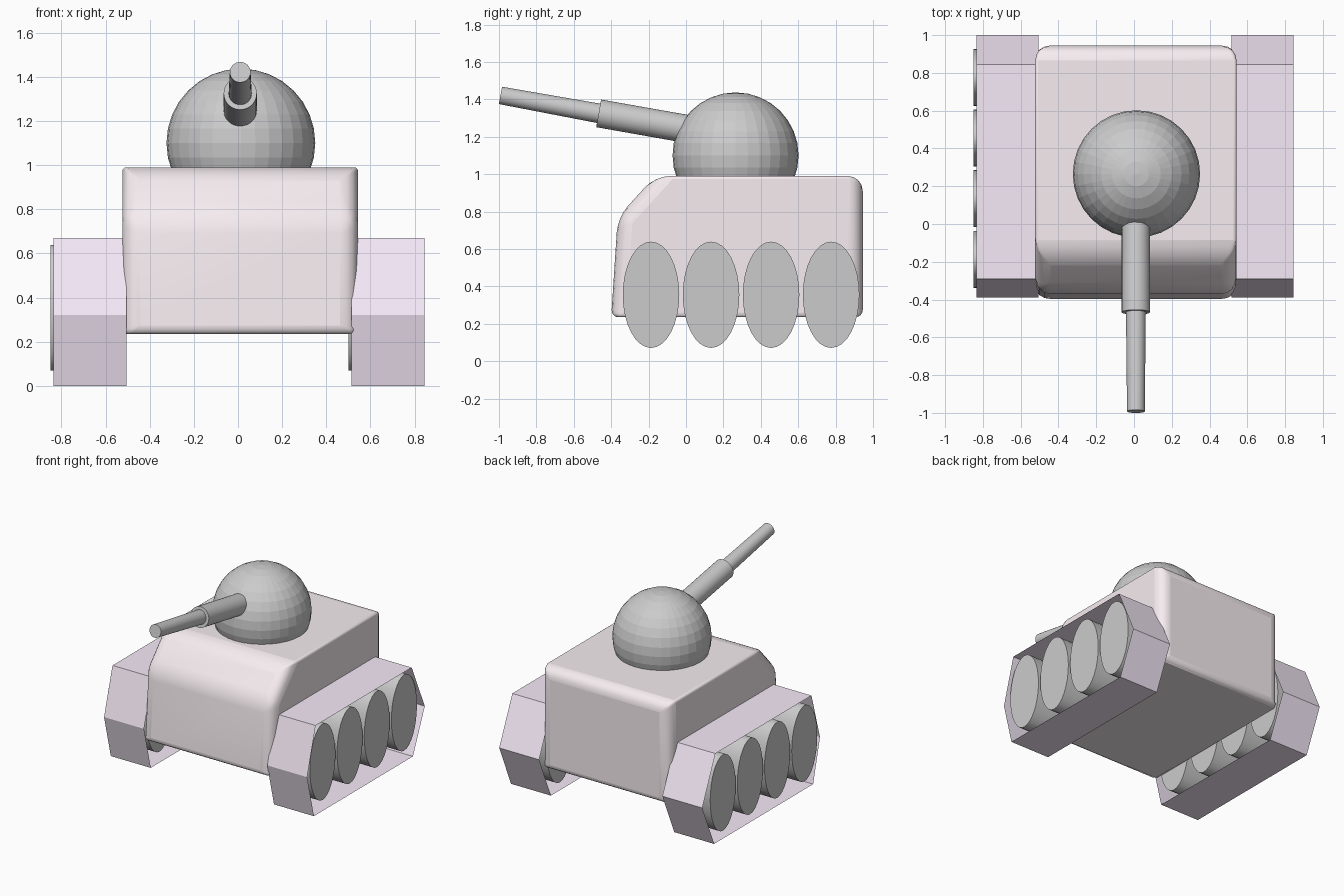
import bpy, bmesh, math
from mathutils import Vector

if "Cube" in bpy.data.objects:
    bpy.data.objects.remove(bpy.data.objects["Cube"])


def material(name, rgb):
    m = bpy.data.materials.new(name)
    m.diffuse_color = (*rgb, 1)
    m.use_nodes = True
    m.node_tree.nodes["Principled BSDF"].inputs["Base Color"].default_value = m.diffuse_color
    return m


def finish(name, bm, mat=None):
    bmesh.ops.recalc_face_normals(bm, faces=bm.faces)
    me = bpy.data.meshes.new(name)
    bm.to_mesh(me)
    bm.free()
    ob = bpy.data.objects.new(name, me)
    bpy.context.collection.objects.link(ob)
    if mat:
        me.materials.append(mat)
    return ob


def smooth(ob, deg=35):
    bpy.ops.object.select_all(action='DESELECT')
    ob.select_set(True)
    bpy.context.view_layer.objects.active = ob
    bpy.ops.object.shade_smooth_by_angle(angle=math.radians(deg))


def rod(name, a, b, r1, r2):
    a, b = Vector(a), Vector(b)
    bpy.ops.mesh.primitive_cone_add(vertices=32, radius1=r1, radius2=r2,
                                    depth=(b - a).length, location=(a + b) / 2)
    ob = bpy.context.object
    ob.name = name
    ob.rotation_euler = (b - a).to_track_quat('Z', 'Y').to_euler()
    smooth(ob)
    return ob


def extrude_profile(bm, profile, x0, x1, caps):
    left = [bm.verts.new((x0, y, z)) for y, z in profile]
    right = [bm.verts.new((x1, y, z)) for y, z in profile]
    n = len(profile)
    for i in range(n):
        j = (i + 1) % n
        bm.faces.new((left[i], left[j], right[j], right[i]))
    if caps:
        bm.faces.new(left)
        bm.faces.new(right[::-1])


hull_mat = material("hull_pink", (0.93, 0.85, 0.88))
track_mat = material("track_lilac", (0.93, 0.83, 0.95))

# Hull: side profile with a sloped nose, edges rounded by weight
bm = bmesh.new()
extrude_profile(bm, [(-0.40, 0.235), (-0.365, 0.77), (-0.165, 0.99),
                     (0.945, 0.99), (0.945, 0.235)], -0.523, 0.543, True)
weights = bm.edges.layers.float.new("bevel_weight_edge")
for e in bm.edges:
    v, w = e.verts
    across = abs(v.co.x - w.co.x) > 0.1
    if max(v.co.z, w.co.z) < 0.3:
        e[weights] = 0.5 if across else 0.3
    elif min(v.co.z, w.co.z) > 0.9 and not across:
        e[weights] = 0.2
    else:
        e[weights] = 1.0
hull = finish("hull", bm, hull_mat)
bev = hull.modifiers.new("rounding", 'BEVEL')
bev.limit_method = 'WEIGHT'
bev.width = 0.08
bev.segments = 4
smooth(hull, 40)

# Turret dome
bpy.ops.mesh.primitive_uv_sphere_add(segments=32, ring_count=16, radius=0.337,
                                     location=(0.013, 0.265, 1.1))
bpy.context.object.name = "turret"

# Gun barrel in two steps, raised about ten degrees
rod("barrel_sleeve", (0.01, 0.10, 1.225), (0.01, -0.467, 1.325), 0.075, 0.075)
rod("barrel_tip", (0.01, -0.40, 1.313), (0.01, -0.992, 1.421), 0.053, 0.047)

# Open track bands with four wheels in each
band = [(-0.31, 0), (-0.39, 0.322), (-0.29, 0.67),
        (0.845, 0.67), (1.0, 0.322), (0.86, 0)]
for side, x0 in (("left", -0.835), ("right", 0.515)):
    bm = bmesh.new()
    extrude_profile(bm, band, x0, x0 + 0.33, False)
    finish(f"{side}_track", bm, track_mat)
    for i in range(4):
        y = -0.187 + i * 0.321
        wheel = rod(f"{side}_wheel_{i + 1}", (x0 - 0.014, y, 0.355),
                    (x0 + 0.316, y, 0.355), 1, 1)
        # Oval outline
        wheel.rotation_euler = (0, 0, 0)
        bpy.ops.object.select_all(action='DESELECT')
        for v in wheel.data.vertices:
            px, py, pz = v.co
            v.co = (pz, px * 0.151, py * 0.284)
